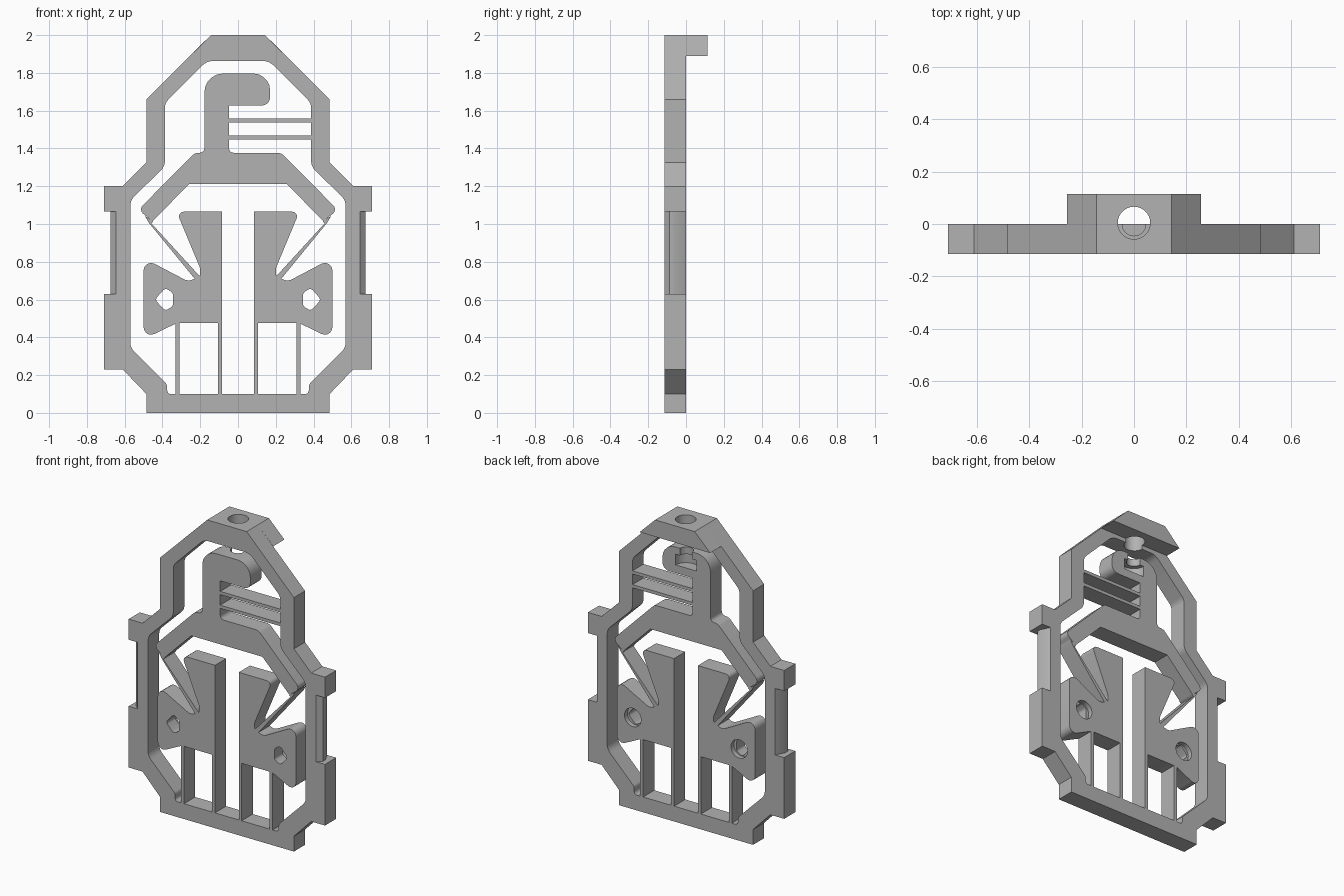
import bpy, bmesh, math
from mathutils import Vector, Matrix

if "Cube" in bpy.data.objects:
    bpy.data.objects.remove(bpy.data.objects["Cube"], do_unlink=True)

FRONT, BACK = -0.115, 0.0

grey = bpy.data.materials.new("plain grey")
grey.use_nodes = True
GREY = (0.45, 0.45, 0.45, 1)
grey.diffuse_color = GREY
grey.node_tree.nodes["Principled BSDF"].inputs["Base Color"].default_value = GREY


def rounded(points, steps=5):
    """Turn (x, z, radius) corners into an outline with filleted corners."""
    out = []
    for i, p in enumerate(points):
        c = Vector(p[:2])
        r = p[2] if len(p) > 2 else 0
        if not r:
            out.append(c)
            continue
        a = (Vector(points[i - 1][:2]) - c).normalized()
        b = (Vector(points[(i + 1) % len(points)][:2]) - c).normalized()
        half = a.angle(b) / 2
        centre = c + (a + b).normalized() * (r / math.sin(half))
        start = c + a * (r / math.tan(half)) - centre
        end = c + b * (r / math.tan(half)) - centre
        sweep = start.angle_signed(end)
        for k in range(steps + 1):
            out.append(centre + Matrix.Rotation(-sweep * k / steps, 2) @ start)
    return out


def flip(points):
    return [(-p[0], *p[1:]) for p in reversed(points)]


def plate(name, loops, y0=FRONT, y1=BACK):
    """Extrude a front outline, with any further loops as holes."""
    curve = bpy.data.curves.new(name, "CURVE")
    curve.dimensions, curve.fill_mode = "2D", "BOTH"
    curve.extrude = (y1 - y0) / 2
    for loop in loops:
        pts = rounded(loop)
        spline = curve.splines.new("POLY")
        spline.points.add(len(pts) - 1)
        for sp, p in zip(spline.points, pts):
            sp.co = (p.x, p.y, 0, 1)
        spline.use_cyclic_u = True
    temp = bpy.data.objects.new(name + " outline", curve)
    bpy.context.collection.objects.link(temp)
    bpy.context.view_layer.update()
    mesh = bpy.data.meshes.new_from_object(
        temp.evaluated_get(bpy.context.evaluated_depsgraph_get()))
    bpy.data.objects.remove(temp)
    mesh.transform(Matrix.Translation((0, (y0 + y1) / 2, 0))
                   @ Matrix.Rotation(math.pi / 2, 4, "X"))
    bm = bmesh.new()
    bm.from_mesh(mesh)
    bmesh.ops.remove_doubles(bm, verts=bm.verts, dist=1e-5)
    bmesh.ops.recalc_face_normals(bm, faces=bm.faces)
    bm.to_mesh(mesh)
    bm.free()
    mesh.materials.clear()
    mesh.materials.append(grey)
    obj = bpy.data.objects.new(name, mesh)
    bpy.context.collection.objects.link(obj)
    return obj


def box(name, x0, x1, z0, z1):
    return plate(name, [[(x0, z0), (x1, z0), (x1, z1), (x0, z1)]])


def drill(target, radius, start, end, axis="Z"):
    """Cut a round hole between two points on one axis."""
    start, end = Vector(start), Vector(end)
    rot = (math.pi / 2, 0, 0) if axis == "Y" else (0, 0, 0)
    bpy.ops.mesh.primitive_cylinder_add(vertices=32, radius=radius, rotation=rot,
                                        depth=(end - start).length,
                                        location=(start + end) / 2)
    cutter = bpy.context.object
    mod = target.modifiers.new("hole", "BOOLEAN")
    mod.operation, mod.solver, mod.object = "DIFFERENCE", "EXACT", cutter
    bpy.ops.object.select_all(action="DESELECT")
    bpy.context.view_layer.objects.active = target
    target.select_set(True)
    bpy.ops.object.modifier_apply(modifier=mod.name)
    bpy.data.objects.remove(cutter, do_unlink=True)


# Outer frame with notched sides
outer = [(.485, 0), (.485, .10), (.61, .23), (.71, .23), (.71, .63), (.645, .63),
         (.645, 1.065), (.71, 1.065), (.71, 1.2), (.61, 1.2), (.485, 1.325),
         (.485, 1.66), (.143, 2)]
inner = [(.375, .10, .02), (.375, .15, .03), (.57, .345, .07), (.57, 1.125, .07),
         (.387, 1.305, .07), (.387, 1.64, .06), (.165, 1.863, .08)]
frame = plate("frame", [outer + flip(outer), inner + flip(inner)])

# Head lug that stands out behind the frame
lug = plate("head_lug", [[(.255, 1.89), (.143, 2), (-.143, 2), (-.255, 1.89)]], BACK, -FRONT)
for part in (frame, lug):
    drill(part, .062, (0, .004, 1.8), (0, .004, 2.1))

# Ridges in the side notches
for side, label in ((1, "left"), (-1, "right")):
    section = [(.64, FRONT), (.645, FRONT), (.675, -.087), (.675, -.06), (.645, BACK), (.64, BACK)]
    bm = bmesh.new()
    face = bm.faces.new([bm.verts.new((side * x, y, .63)) for x, y in section])
    grown = bmesh.ops.extrude_face_region(bm, geom=[face])["geom"]
    bmesh.ops.translate(bm, vec=(0, 0, .435),
                        verts=[v for v in grown if isinstance(v, bmesh.types.BMVert)])
    bmesh.ops.recalc_face_normals(bm, faces=bm.faces)
    mesh = bpy.data.meshes.new(label + "_side_ridge")
    bm.to_mesh(mesh)
    bm.free()
    mesh.materials.append(grey)
    bpy.context.collection.objects.link(bpy.data.objects.new(mesh.name, mesh))

# Hooked stem and arched yoke in one piece
yoke = plate("hooked_yoke", [[
    (-.178, 1.797, .1), (.17, 1.797, .09), (.17, 1.627, .045), (-.048, 1.627),
    (-.048, 1.377, .025), (.228, 1.377, .05), (.528, 1.075, .03), (.453, 1.015),
    (.257, 1.212), (-.257, 1.212), (-.453, 1.015), (-.528, 1.075, .03),
    (-.228, 1.377, .05), (-.178, 1.377, .025)]])
drill(yoke, .045, (0, 0, 1.70), (0, 0, 1.9))
drill(yoke, .075, (0, 0, 1.68), (0, 0, 1.75))

# Leaf springs between stem and frame
for i, z in enumerate((1.447, 1.537)):
    box(f"leaf_spring_{i + 1}", -.05, .39, z, z + .021)

# Jaws with their flexing links and legs
jaw = [(.086, .475), (.325, .475), (.5, .39, .04), (.5, .82, .04), (.262, .695, .05),
       (.2, .725, .015), (.2, .765, .01), (.325, 1.065, .025), (.086, 1.065)]
hole = [(.345, .565, .02), (.385, .54, .02), (.44, .6, .02), (.385, .662, .02), (.345, .635, .02)]
link = [(.492, 1.042), (.448, 1.013), (.46, 1.005), (.195, .715), (.225, .705), (.475, 1.01)]
for side, label in ((1, "left"), (-1, "right")):
    def sided(points):
        return points if side > 0 else flip(points)
    block = plate(label + "_jaw", [sided(jaw), sided(hole)])
    drill(block, .06, (side * .385, -.03, .6), (side * .385, .03, .6), "Y")
    plate(label + "_link", [sided(link)])
    for x, where in ((.086, "inner"), (.31, "outer")):
        plate(f"{label}_{where}_leg",
              [sided([(x, .095), (x + .021, .095), (x + .021, .48), (x, .48)])])

# Smooth the fillets and bores, keep edges sharp
for obj in bpy.context.collection.objects:
    obj.select_set(obj.type == "MESH" and grey.name in obj.data.materials)
bpy.context.view_layer.objects.active = frame
bpy.ops.object.shade_smooth_by_angle(angle=math.radians(30))
